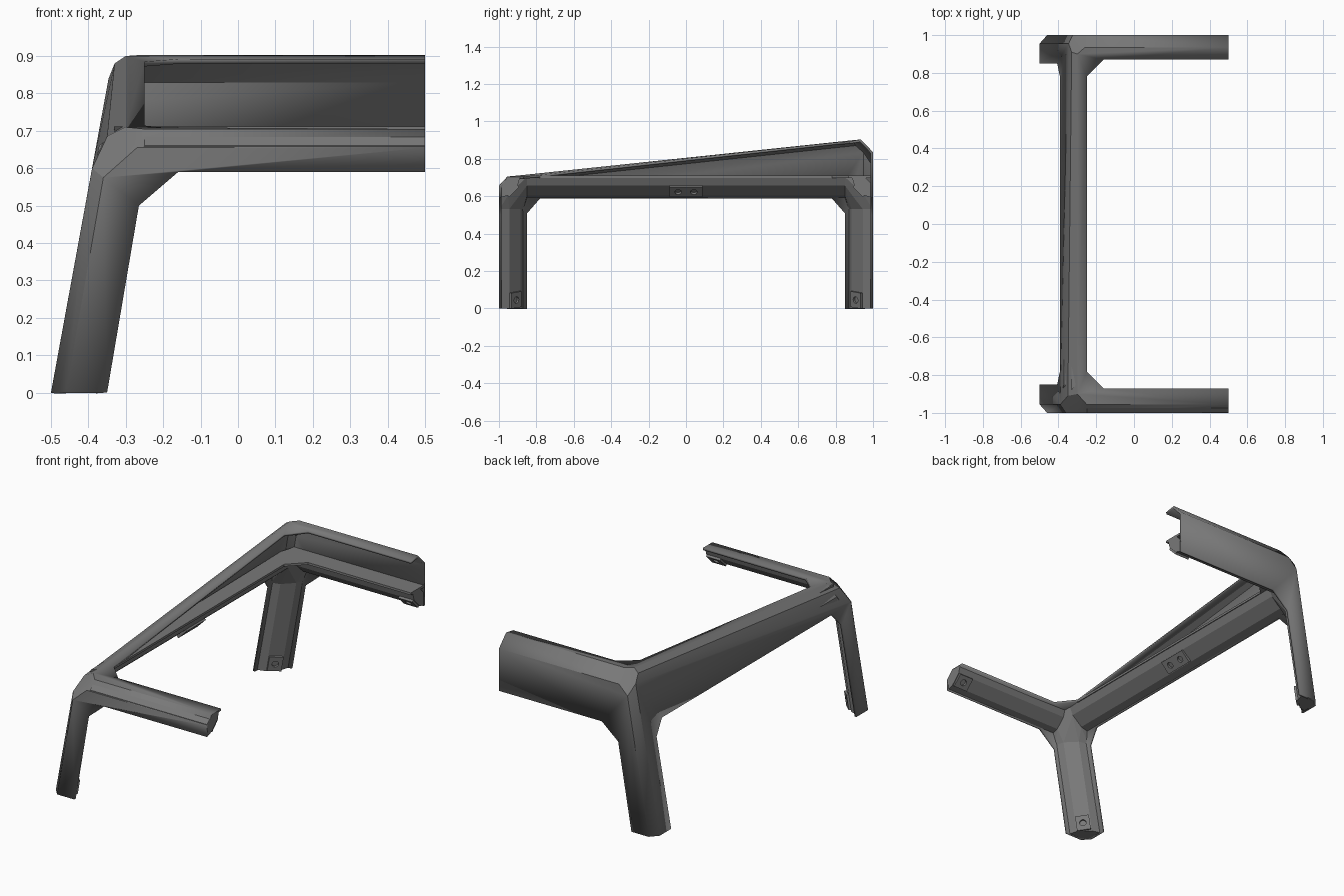
import bpy, bmesh, math
from mathutils import Vector as V

if "Cube" in bpy.data.objects:
    bpy.data.objects.remove(bpy.data.objects["Cube"])

grey = bpy.data.materials.new("dark_grey")
grey.diffuse_color = (0.19, 0.19, 0.19, 1)
grey.use_nodes = True
grey.node_tree.nodes["Principled BSDF"].inputs["Base Color"].default_value = grey.diffuse_color
X, Y, Z = V((1, 0, 0)), V((0, 1, 0)), V((0, 0, 1))


def finish(name, bm, angle=None):
    mesh = bpy.data.meshes.new(name)
    bm.to_mesh(mesh)
    bm.free()
    mesh.materials.append(grey)
    ob = bpy.data.objects.new(name, mesh)
    bpy.context.collection.objects.link(ob)
    if angle:
        bpy.context.view_layer.objects.active = ob
        ob.select_set(True)
        bpy.ops.object.shade_smooth_by_angle(angle=math.radians(angle))
        ob.select_set(False)
    return ob


def loft(name, a, b):
    """Closed prism between two matching outlines."""
    bm = bmesh.new()
    va, vb = [bm.verts.new(p) for p in a], [bm.verts.new(p) for p in b]
    n = len(a)
    bm.faces.new(va)
    bm.faces.new(vb)
    for i in range(n):
        bm.faces.new((va[i], va[(i + 1) % n], vb[(i + 1) % n], vb[i]))
    bmesh.ops.recalc_face_normals(bm, faces=bm.faces)
    return finish(name, bm)


# Outer skin: the same named corners on the front (-1) and back (1) sides
def corners(s, A, B, C, D, E, F, inner_z, gusset_z):
    p = dict(A=A, B=B, C=C, D=D, E=E, F=F)
    slope = lambda z: -0.5 + 0.183 * z
    p.update(
        A0=(-.46, 1, 0), P0=(-.35, 1, 0), P1=(-.265, 1, .5), P2=(-.16, 1, .59), P3=(.5, 1, .59),
        F0=(-.5, .955, 0), L0=(-.5, .85, 0), L1=(slope(.51), .85, .51), L2=(slope(.59), .78, .59),
        Bx=(.5, 1, B[2]), Cx=(.5, C[1], C[2]), Ix=(.5, .87, inner_z), I=(-.16, .87, inner_z),
        J=(-.25, .78, gusset_z))
    return {k: V((x, s * y, z)) for k, (x, y, z) in p.items()}


front = corners(-1, (-.36, 1, .575), (-.27, 1, .655), (-.25, .955, .705), (-.30, .9, .71),
                (-.35, .91, .685), (-.39, .955, .6), .705, .714)
back = corners(1, (-.325, 1, .78), (-.27, 1, .835), (-.26, .935, .903), (-.30, .9, .9),
               (-.33, .91, .88), (-.346, .955, .84), .892, .885)

bm = bmesh.new()
vf = {k: bm.verts.new(p) for k, p in front.items()}
vb = {k: bm.verts.new(p) for k, p in back.items()}
for v in (vf, vb):
    for keys in ("A0 A B Bx P3 P2 P1 P0",   # side panel of leg and rail
                 "A0 A F F0",               # leg corner bevel
                 "B Bx Cx C",               # rail bevel
                 "A B C D E F",             # corner facet
                 "C Cx Ix I J D"):          # rail top
        bm.faces.new([v[k] for k in keys.split()])
side = "F0 L0 L1 L2"
bm.faces.new([vf["F"]] + [vf[k] for k in side.split()] +
             [vb[k] for k in reversed(side.split())] + [vb["F"]])
for a, b in (("F", "E"), ("E", "D")):
    bm.faces.new((vf[a], vf[b], vb[b], vb[a]))
top = bm.faces.new((vf["D"], vf["J"], vb["J"], vb["D"]))
bmesh.ops.recalc_face_normals(bm, faces=bm.faces)
bm.normal_update()
if top.normal.z < 0:
    bmesh.ops.reverse_faces(bm, faces=bm.faces)
skin = finish("outer_skin", bm, 30)
mod = skin.modifiers.new("thickness", "SOLIDIFY")
mod.thickness, mod.offset, mod.use_even_offset = 0.013, -1, True

# Inner angle cores, bevelled on both sides
CORE = [(.13, .003), (.05, .003), (.003, .05), (.003, .13), (.055, .115), (.115, .055)]


def section(origin, u, v, scale=1.0):
    return [V(origin) + (u * a + v * b) * scale for a, b in CORE]


down_side = V((-.183, 0, -1))
ends = {}
for s, n in ((-1, "front"), (1, "back")):
    inward = -s * Y
    foot = section((-.497, s, 0), X, inward)
    knee = section((-.497 + .178 * .53, s, .53), X, inward)
    start = section((-.25, s, .704), inward, -Z, .87)
    stop = section((.5, s, .704), inward, -Z, .87)
    beam = section((-.366, s * .85, .704), X, down_side, .87)
    ends[n] = beam
    loft(n + "_leg_core", foot, knee)
    loft(n + "_rail_core", start, stop)
    # corner block joining the three cores
    bm = bmesh.new()
    for p in knee + start + beam:
        bm.verts.new(p)
    res = bmesh.ops.convex_hull(bm, input=bm.verts)
    bmesh.ops.delete(bm, geom=list(set(g for g in res["geom_interior"] if isinstance(g, bmesh.types.BMVert))),
                     context="VERTS")
    finish(n + "_corner_core", bm)
loft("side_rail_core", ends["front"], ends["back"])

# Shelf inside the raised side and back
shelf = [(-.33, -.88), (-.25, -.78), (-.25, .78), (-.16, .87), (.5, .87), (.5, .99), (-.33, .99), (-.355, .9)]
loft("inner_shelf", [V((x, y, .698)) for x, y in shelf], [V((x, y, .711)) for x, y in shelf])


# Mounting pads with screw holes, facing the inside of each angle
def pad(name, centre, along, out, length, holes):
    along = along.normalized()
    out = (out - along * out.dot(along)).normalized()
    across = along.cross(out)
    c = V(centre)
    quad = lambda d: [c + along * (i * length / 2) + across * (j * .038) + out * d
                      for i, j in ((-1, -1), (1, -1), (1, 1), (-1, 1))]
    ob = loft(name, quad(-.03), quad(.012))
    for k, h in enumerate(holes):
        ring = lambda d: [c + along * h + out * d + (along * math.cos(t) + across * math.sin(t)) * .018
                          for t in [i * math.tau / 16 for i in range(16)]]
        cutter = loft(name + "_hole_cutter", ring(-.02), ring(.03))
        cutter.hide_render = True
        cutter.hide_set(True)
        m = ob.modifiers.new("hole", "BOOLEAN")
        m.object, m.operation, m.solver = cutter, "DIFFERENCE", "EXACT"


for s, n in ((-1, "front"), (1, "back")):
    pad(n + "_foot_pad", (-.403, s * .915, .046), V((.178, 0, 1)), X - s * Y, .085, [0])
    pad(n + "_rail_pad", (.45, s * .926, .63), X, -s * Y - Z, .09, [0])
pad("side_rail_pad", (-.303, 0, .63), Y, X - Z, .175, [-.042, .042])
